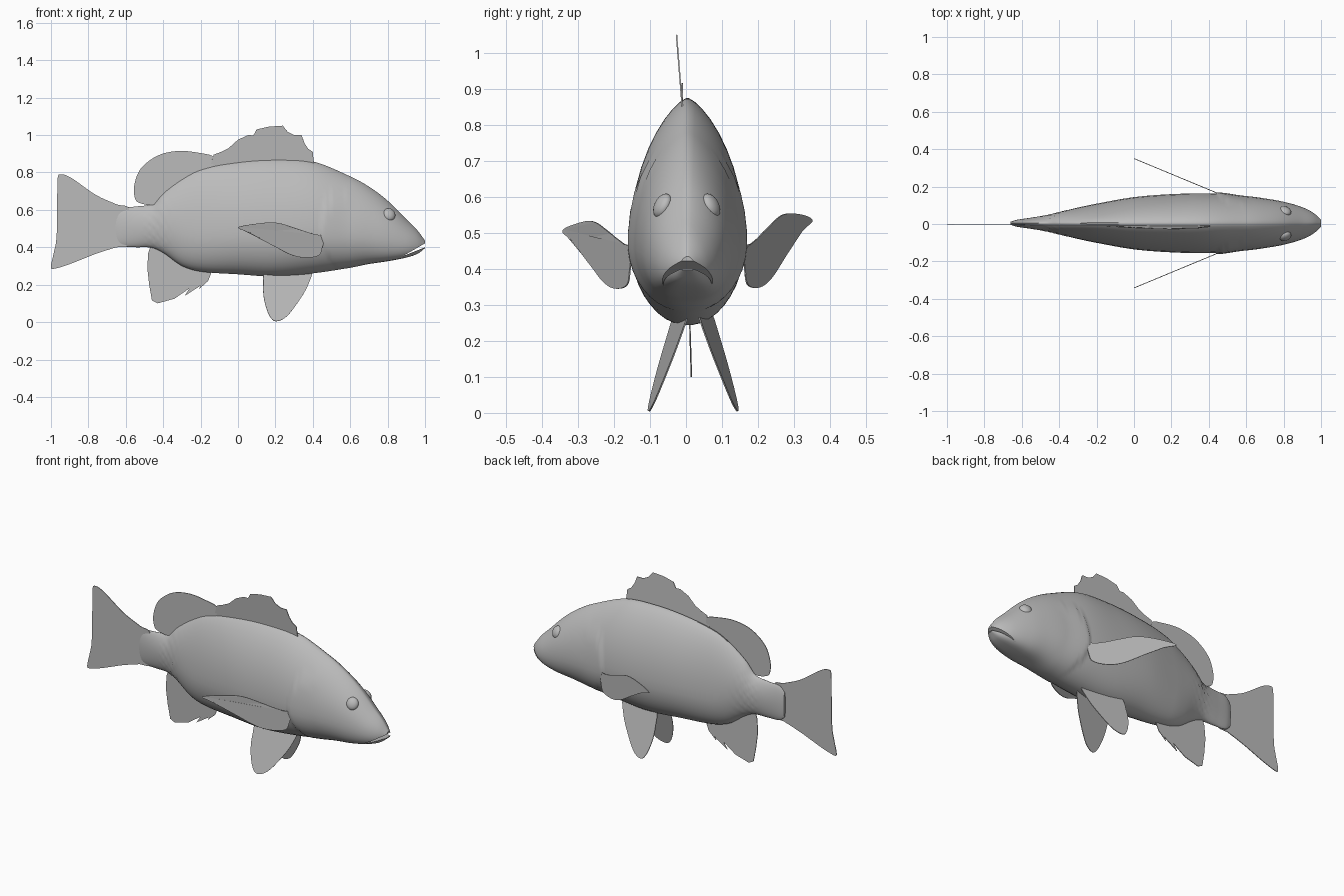
import bpy, bmesh, math
from mathutils import Vector

if "Cube" in bpy.data.objects:
    bpy.data.objects.remove(bpy.data.objects["Cube"], do_unlink=True)

GREY = (0.5, 0.5, 0.5, 1)
skin = bpy.data.materials.new("plain_grey")
skin.use_nodes = True
skin.diffuse_color = GREY
skin.node_tree.nodes["Principled BSDF"].inputs["Base Color"].default_value = GREY

# Body stations: x, top height, bottom height, half width
STATIONS = [
    (-.66, .58, .43, .008), (-.63, .61, .405, .018), (-.55, .618, .4, .03), (-.46, .635, .397, .045),
    (-.4, .7, .37, .06), (-.3, .775, .3, .084), (-.2, .825, .27, .105), (0, .862, .255, .14),
    (.2, .875, .243, .156), (.4, .86, .26, .16), (.6, .78, .29, .146), (.7, .725, .31, .133),
    (.8, .65, .325, .115), (.9, .55, .345, .086), (.96, .49, .365, .055), (1, .435, .395, .02)]


def smoothstep(a, b, v):
    t = min(1, max(0, (v - a) / (b - a)))
    return t * t * (3 - 2 * t)


def section(x):
    """Smoothly interpolated top, bottom and half width at x."""
    i = 0
    while i < len(STATIONS) - 2 and x > STATIONS[i + 1][0]:
        i += 1
    a, b = STATIONS[i], STATIONS[i + 1]
    before, after = STATIONS[max(i - 1, 0)], STATIONS[min(i + 2, len(STATIONS) - 1)]
    span = b[0] - a[0]
    t = (x - a[0]) / span
    result = []
    for k in range(1, 4):
        m_a = (b[k] - before[k]) / (b[0] - before[0]) * span
        m_b = (after[k] - a[k]) / (after[0] - a[0]) * span
        h = smoothstep(0, 1, t)
        result.append(a[k] * (1 - h) + b[k] * h + m_a * t * (1 - t) ** 2 - m_b * t * t * (1 - t))
    return result


def surface_point(x, angle):
    """Egg-shaped section, boxier below towards the jaw."""
    top, bottom, width = section(x)
    mid = bottom + (top - bottom) * (.5 - .14 * smoothstep(-.5, -.2, x))
    c, s = math.cos(angle), math.sin(angle)
    power = 1.4 if s > 0 else 1 - .5 * smoothstep(.5, .9, x)
    z = mid + s * ((top - mid) if s > 0 else (mid - bottom))
    side = abs(c) ** power
    # Gill cover edge: a step that fades forward
    edge = .44 + 2.2 * (z - .5) ** 2
    if edge < x and z < .68:
        width += .008 * (1 - smoothstep(edge, edge + .15, x))
    # Scale ripples before the tail
    ripple = smoothstep(-.52, -.46, x) * (1 - smoothstep(-.42, -.32, x))
    width += .004 * ripple * math.sin(x * 150) * math.cos(angle * 14)
    return Vector((x, .004 + math.copysign(side * width, c), z))


def make_object(name, bm):
    bmesh.ops.recalc_face_normals(bm, faces=bm.faces)
    mesh = bpy.data.meshes.new(name)
    bm.to_mesh(mesh)
    bm.free()
    mesh.materials.append(skin)
    obj = bpy.data.objects.new(name, mesh)
    bpy.context.collection.objects.link(obj)
    return obj


def smooth(obj, degrees=35):
    bpy.ops.object.select_all(action='DESELECT')
    obj.select_set(True)
    bpy.context.view_layer.objects.active = obj
    bpy.ops.object.shade_smooth_by_angle(angle=math.radians(degrees))


# Body loft
RINGS, SIDES = 150, 40
bm = bmesh.new()
rings = []
for i in range(RINGS + 1):
    x = -.66 + 1.66 * i / RINGS
    rings.append([bm.verts.new(surface_point(x, 2 * math.pi * (j + .5) / SIDES)) for j in range(SIDES)])
for a, b in zip(rings, rings[1:]):
    for j in range(SIDES):
        k = (j + 1) % SIDES
        bm.faces.new((a[j], a[k], b[k], b[j]))
bm.faces.new(rings[0])
bm.faces.new(rings[-1])
body = make_object("body", bm)

# Mouth slit, cut with a sloping wedge
bm = bmesh.new()
wedge = [(.88, .352), (1.05, .45), (1.05, .42)]
left, right = [[bm.verts.new((x, y, z)) for x, z in wedge] for y in (.2, -.2)]
bm.faces.new(left)
bm.faces.new(right)
for i in range(len(wedge)):
    j = (i + 1) % len(wedge)
    bm.faces.new((left[i], left[j], right[j], right[i]))
cutter = make_object("mouth_cutter", bm)
cutter.hide_render = True
cut = body.modifiers.new("mouth", 'BOOLEAN')
cut.operation, cut.object, cut.solver = 'DIFFERENCE', cutter, 'EXACT'
bpy.context.view_layer.objects.active = body
bpy.ops.object.modifier_apply(modifier=cut.name)
bpy.data.objects.remove(cutter, do_unlink=True)
smooth(body)


def rounded(points, steps=5):
    """Closed smooth outline through the points."""
    outline, n = [], len(points)
    for i in range(n):
        p, a, b, q = [Vector(points[(i + d) % n]) for d in (-1, 0, 1, 2)]
        for s in range(steps):
            t = s / steps
            outline.append(a + (b - p) * t / 2 + (2 * p - 5 * a + 4 * b - q) * t * t / 2
                           + (3 * a - p - 3 * b + q) * t ** 3 / 2)
    return outline


def make_fin(name, outline, place):
    """Thin sheet; place maps outline x, z to a 3D point."""
    bm = bmesh.new()
    face = bm.faces.new([bm.verts.new(place(x, z)) for x, z in outline])
    bmesh.ops.triangulate(bm, faces=[face])
    obj = make_object(name, bm)
    sheet = obj.modifiers.new("thickness", 'SOLIDIFY')
    sheet.thickness, sheet.offset = .004, 0
    return obj


# Spiny dorsal fin: each spine tip is followed by a notch
tips = [(-.13, .895), (-.09, .91), (-.05, .93), (0, .975), (.055, 1), (.1, 1.03),
        (.165, 1.045), (.24, 1.05), (.34, 1), (.4, .91)]
spines = [(-.16, .8)]
for (x, z), (nx, nz) in zip(tips, tips[1:]):
    gap = nx - x
    spines += [(x, z), (x + gap * .25, z + (nz - z) * .25 - .02),
               (x + gap * .6, z + (nz - z) * .6 - .02)]
spines += [tips[-1], (.408, .82)]
make_fin("spiny_dorsal_fin", spines, lambda x, z: (x, -.012 - .08 * (z - .87), z))

# Soft dorsal, tail and anal fins
soft = [(-.13, .88), (-.21, .905), (-.32, .915), (-.43, .89), (-.52, .82), (-.555, .73),
        (-.55, .66), (-.52, .635), (-.44, .63), (-.3, .7), (-.16, .8)]
make_fin("soft_dorsal_fin", rounded(soft), lambda x, z: (x, -.01, z))
tail = [(-.58, .6), (-.65, .63), (-.76, .68), (-.89, .77), (-.945, .79), (-.965, .765), (-.965, .6),
        (-.97, .45), (-.985, .37), (-1, .3), (-.985, .285), (-.9, .31), (-.76, .365), (-.65, .4),
        (-.58, .42)]
make_fin("tail_fin", rounded(tail), lambda x, z: (x, -.004, z))
anal = [(-.46, .43), (-.48, .37), (-.485, .29), (-.475, .2), (-.46, .115), (-.43, .1), (-.34, .125),
        (-.26, .18), (-.285, .14), (-.2, .195), (-.21, .175), (-.16, .22), (-.14, .27), (-.2, .33)]
make_fin("anal_fin", anal, lambda x, z: (x, .012 - .03 * (z - .2), z))

# Paired fins and eyes
pelvic = [(.15, .28), (.135, .2), (.14, .12), (.165, .04), (.2, .005), (.26, .03), (.33, .12),
          (.375, .2), (.39, .28), (.27, .3)]
pectoral = [(0, .505), (.09, .525), (.2, .532), (.3, .505), (.4, .47), (.46, .46), (.45, .4),
            (.43, .355), (.35, .345), (.27, .365), (.17, .42), (.07, .475)]
for label, side in (("left", 1), ("right", -1)):
    make_fin(label + "_pelvic_fin", rounded(pelvic),
             lambda x, z: (x, .02 + side * (.04 + .3 * (.25 - z) + .15 * (.27 - x)), z))
    make_fin(label + "_pectoral_fin", rounded(pectoral),
             lambda x, z: (x, .004 + side * (.155 + .415 * (.46 - x)),
                           z + .015 * (side + 1) * smoothstep(.45, 0, x)))
    bm = bmesh.new()
    bmesh.ops.create_uvsphere(bm, u_segments=20, v_segments=12, radius=.036)
    eye = make_object(label + "_eye", bm)
    eye.location = (.808, .002 + side * .067, .575)
    eye.scale = (.95, .6, 1)
    eye.rotation_euler = (side * .45, 0, side * -.35)
    smooth(eye)
